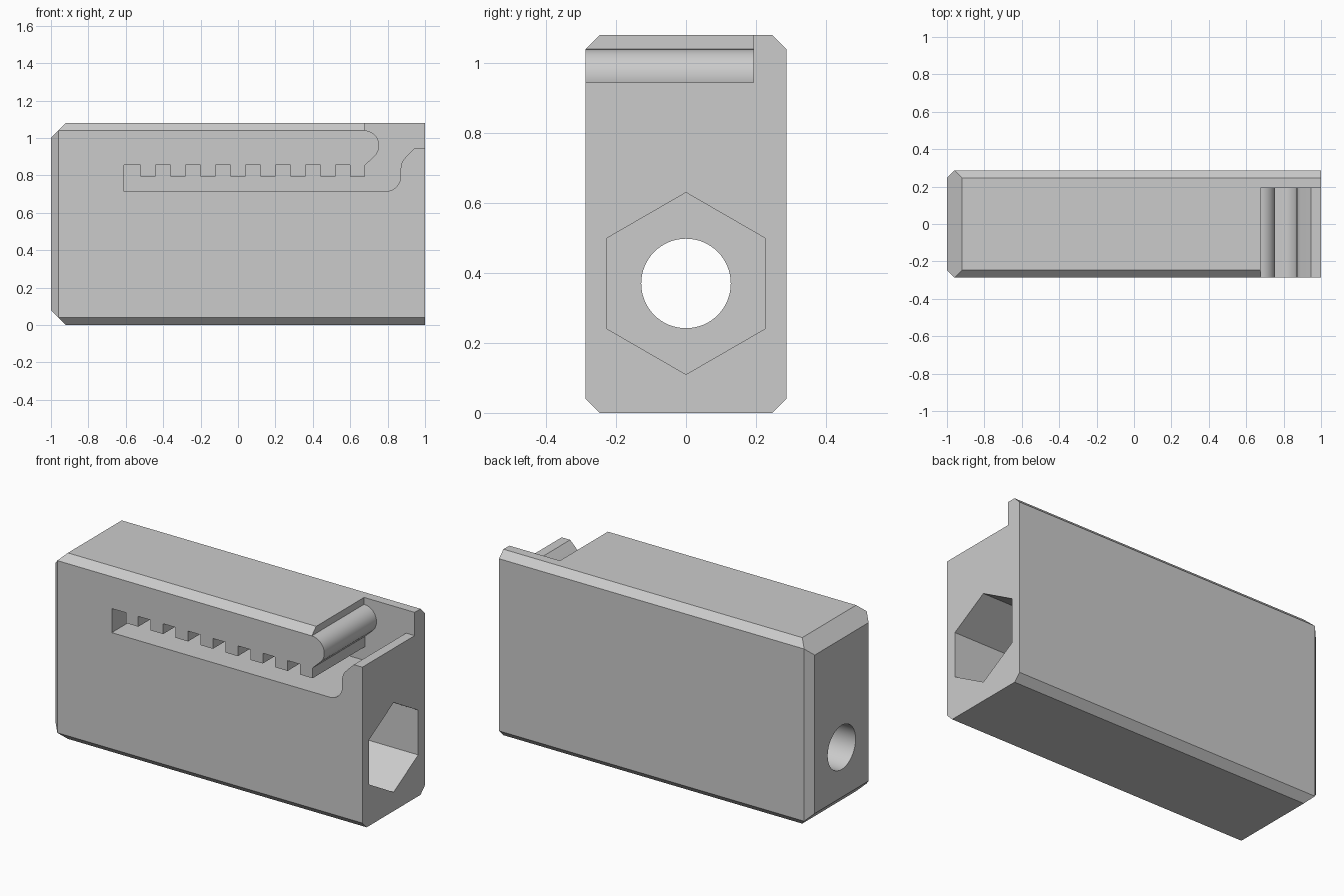
import bpy, bmesh
from math import sin, cos, pi, radians
from mathutils import Vector

if "Cube" in bpy.data.objects:
    bpy.data.objects.remove(bpy.data.objects["Cube"], do_unlink=True)

grey = bpy.data.materials.new("light_grey")
grey.use_nodes = True
grey.diffuse_color = (0.6, 0.6, 0.6, 1)
grey.node_tree.nodes["Principled BSDF"].inputs["Base Color"].default_value = (0.6, 0.6, 0.6, 1)

HALF_X, HALF_Y, HEIGHT = 1.0, 0.287, 1.08


def make_object(name, bm):
    bmesh.ops.recalc_face_normals(bm, faces=bm.faces[:])
    mesh = bpy.data.meshes.new(name)
    bm.to_mesh(mesh)
    bm.free()
    mesh.materials.append(grey)
    obj = bpy.data.objects.new(name, mesh)
    bpy.context.collection.objects.link(obj)
    return obj


def prism(name, points, direction):
    """Extrude a closed 3D outline along a direction."""
    bm = bmesh.new()
    face = bm.faces.new([bm.verts.new(p) for p in points])
    grown = bmesh.ops.extrude_face_region(bm, geom=[face])["geom"]
    verts = [g for g in grown if isinstance(g, bmesh.types.BMVert)]
    bmesh.ops.translate(bm, verts=verts, vec=direction)
    return make_object(name, bm)


def arc(cx, cz, r, start, end, steps=12):
    angles = [radians(start + (end - start) * i / steps) for i in range(steps + 1)]
    return [(cx + r * cos(a), cz + r * sin(a)) for a in angles]


def bore(name, sides, radius, x_start, x_end):
    """Prism along x with a corner pointing up."""
    ring = [(x_start, radius * sin(2 * pi * i / sides), 0.37 + radius * cos(2 * pi * i / sides))
            for i in range(sides)]
    return prism(name, ring, (x_end - x_start, 0, 0))


# Main block, with chamfers cut by planes
bm = bmesh.new()
bmesh.ops.create_cube(bm, size=1)
for v in bm.verts:
    v.co = Vector((v.co.x * 2 * HALF_X, v.co.y * 2 * HALF_Y, (v.co.z + 0.5) * HEIGHT))


def chamfer(point, normal):
    bmesh.ops.bisect_plane(bm, geom=bm.verts[:] + bm.edges[:] + bm.faces[:],
                           plane_co=point, plane_no=normal, clear_outer=True)
    bmesh.ops.holes_fill(bm, edges=[e for e in bm.edges if e.is_boundary])


for z, up in ((0, -1), (HEIGHT, 1)):
    chamfer((-HALF_X + 0.08, 0, z), (-1, 0, up))
    for side in (-1, 1):
        chamfer((0, side * (HALF_Y - 0.04), z), (0, side, up))
for side in (-1, 1):
    chamfer((-HALF_X + 0.04, side * HALF_Y, 0), (-1, side, 0))
block = make_object("block", bm)

# Toothed slot that opens at the top right corner
outline = [(0.675, 1.2)] + arc(0.675, 0.96, 0.08, 90, -45)
outline += [(0.68, 0.852)]
for i in reversed(range(8)):
    left = -0.52 + 0.16 * i
    outline += [(left + 0.08, 0.855), (left + 0.08, 0.795), (left, 0.795), (left, 0.855)]
outline.remove((0.68, 0.852))
outline += [(-0.61, 0.855), (-0.61, 0.715)]
outline += arc(0.79, 0.795, 0.08, -90, 0)
outline += arc(0.95, 0.837, 0.08, 180, 135, 6)
outline += [(0.945, 0.945), (1.2, 0.945), (1.2, 1.2)]
slot = prism("slot_cutter", [(x, -0.5, z) for x, z in outline], (0, 0.693, 0))

# Hexagonal socket and round through hole
socket = bore("socket_cutter", 6, 0.26, 1.2, -0.5)
hole = bore("hole_cutter", 64, 0.128, 1.3, -1.2)

bpy.context.view_layer.objects.active = block
for cutter in (slot, socket, hole):
    cutter.hide_render = True
    mod = block.modifiers.new(cutter.name, "BOOLEAN")
    mod.operation = "DIFFERENCE"
    mod.solver = "EXACT"
    mod.object = cutter
    bpy.ops.object.modifier_apply(modifier=mod.name)
    bpy.data.objects.remove(cutter, do_unlink=True)

for obj in bpy.context.selected_objects:
    obj.select_set(False)
block.select_set(True)
bpy.ops.object.shade_smooth_by_angle(angle=radians(25))
